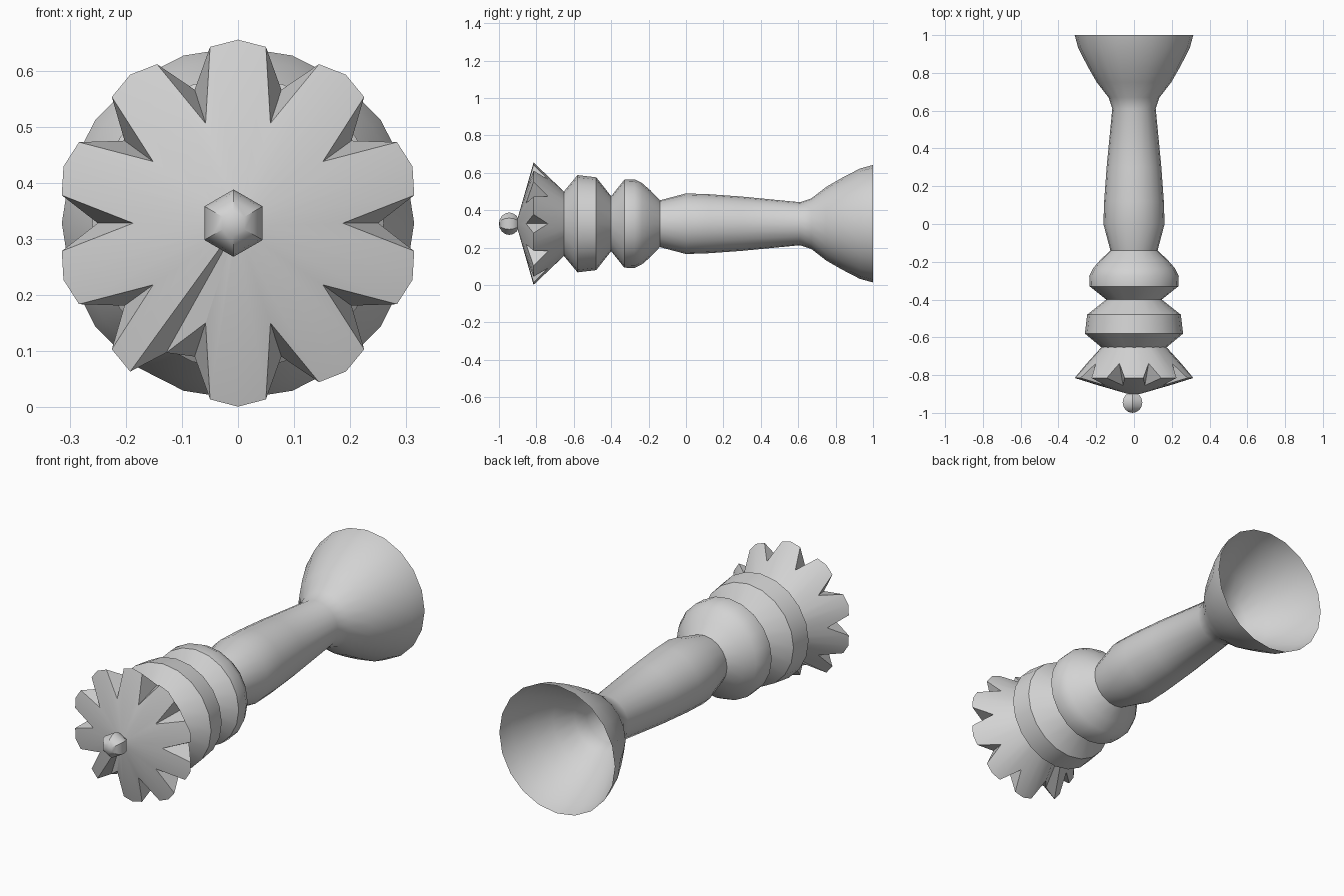
import bpy, bmesh, math
from mathutils import Matrix

AXIS_Z = 0.328  # height of the lying piece's long axis

cube = bpy.data.objects.get("Cube")
if cube:
    bpy.data.objects.remove(cube)

grey = bpy.data.materials.new("plain_grey")
grey.use_nodes = True
colour = (0.65, 0.65, 0.65, 1)
grey.diffuse_color = colour
grey.node_tree.nodes["Principled BSDF"].inputs["Base Color"].default_value = colour


def finish(name, bm, angle=30):
    bmesh.ops.recalc_face_normals(bm, faces=bm.faces)
    mesh = bpy.data.meshes.new(name)
    bm.to_mesh(mesh)
    bm.free()
    mesh.materials.append(grey)
    obj = bpy.data.objects.new(name, mesh)
    bpy.context.collection.objects.link(obj)
    bpy.ops.object.select_all(action="DESELECT")
    bpy.context.view_layer.objects.active = obj
    obj.select_set(True)
    bpy.ops.object.shade_smooth_by_angle(angle=math.radians(angle))


def polar(bm, r, degrees, y):
    a = math.radians(degrees)
    return bm.verts.new((r * math.cos(a), y, AXIS_Z + r * math.sin(a)))


def bridge(bm, a, b):
    for i in range(len(a)):
        j = (i + 1) % len(a)
        bm.faces.new((a[i], a[j], b[j], b[i]))


# Turned body: open flared foot, stem and two collars, as (y, radius)
profile = [(1, .314), (.93, .295), (.83, .243), (.75, .197), (.67, .135), (.61, .115),
           (.3, .145), (.12, .158), (0, .162), (-.14, .125), (-.19, .178), (-.235, .217),
           (-.275, .237), (-.33, .235), (-.4, .147), (-.48, .248), (-.58, .26), (-.655, .17)]
bm = bmesh.new()
rings = [[polar(bm, r, i * 18, y) for i in range(20)] for y, r in profile]
for a, b in zip(rings, rings[1:]):
    bridge(bm, a, b)
finish("body", bm)

# Crown: ten lobes with V notches; one notch is chipped wider
bm = bmesh.new()
hub, front, back, collar, walls = [], [], [], [], []
for i in range(40):
    deg = i * 9
    hub.append(polar(bm, .03, deg, -.9))
    collar.append(polar(bm, .17, deg, -.65))
    if i % 4 == 0:  # notch bottom
        front.append(polar(bm, .187, deg, -.855))
        back.append(polar(bm, .25, deg, -.738))
    else:
        r = .327 if i % 4 == 2 else .318
        y = -.815
        if i == 27:  # chipped corner
            r, y, deg = .264, -.8, 241
        rim = polar(bm, r, deg, y)
        front.append(rim)
        back.append(rim)
bridge(bm, hub, front)
bridge(bm, back, collar)
for n in range(0, 40, 4):
    for corner in (front[n - 1], front[n + 1]):
        bm.faces.new((front[n], corner, back[n]))
bm.faces.new(hub)
finish("crown", bm)

# Six-sided finial ball
bm = bmesh.new()
bmesh.ops.create_uvsphere(bm, u_segments=6, v_segments=8, radius=1)
place = (Matrix.Translation((-.008, -.945, AXIS_Z)) @ Matrix.Diagonal((.06, .055, .06, 1))
         @ Matrix.Rotation(math.radians(90), 4, "X"))
bmesh.ops.transform(bm, matrix=place, verts=bm.verts)
finish("finial", bm)
